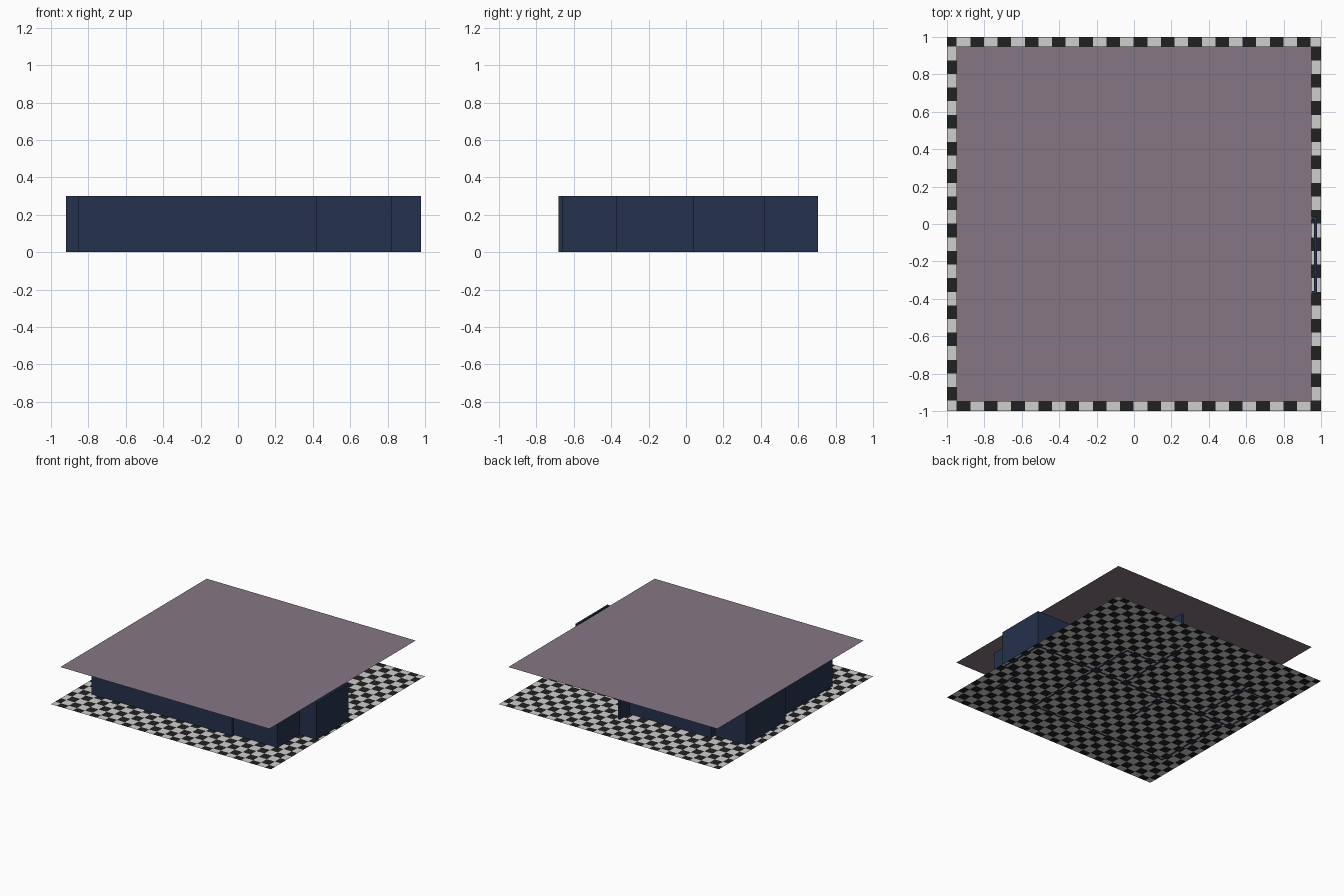
import bpy, bmesh

if "Cube" in bpy.data.objects:
    bpy.data.objects.remove(bpy.data.objects["Cube"])


def material(name, rgb):
    m = bpy.data.materials.new(name)
    m.diffuse_color = (*rgb, 1.0)
    m.use_nodes = True
    m.node_tree.nodes["Principled BSDF"].inputs["Base Color"].default_value = m.diffuse_color
    return m


NAVY = material("navy wall", (0.018, 0.031, 0.073))
MAUVE = material("mauve ceiling", (0.24, 0.18, 0.23))
PALE = material("pale tile", (0.62, 0.62, 0.62))
DARK = material("dark tile", (0.015, 0.015, 0.015))


def finish(bm, name, *mats):
    me = bpy.data.meshes.new(name)
    bm.to_mesh(me)
    bm.free()
    for m in mats:
        me.materials.append(m)
    ob = bpy.data.objects.new(name, me)
    bpy.context.collection.objects.link(ob)
    return ob


def quad(bm, x0, x1, y0, y1, z):
    vs = [bm.verts.new((x, y, z)) for x, y in ((x0, y0), (x1, y0), (x1, y1), (x0, y1))]
    return bm.faces.new(vs)


# Chequered floor: tile size 0.0728, first row and column cut narrower
TILE = 0.0728
edges = [-1.0] + [-0.948 + TILE * i for i in range(27)] + [1.0]
bm = bmesh.new()
for i in range(len(edges) - 1):
    for j in range(len(edges) - 1):
        f = quad(bm, edges[i], edges[i + 1], -edges[j + 1], -edges[j], 0.001)
        f.material_index = (i + j + 1) % 2
bmesh.ops.remove_doubles(bm, verts=bm.verts, dist=1e-5)
finish(bm, "chequered_floor", PALE, DARK)

# Flat ceiling sheet
bm = bmesh.new()
quad(bm, -0.95, 0.95, -0.95, 0.95, 0.3005)
finish(bm, "ceiling", MAUVE)

# Walls: thin boxes between floor and ceiling
T, H = 0.016, 0.3


def wall(name, x0, x1, y0, y1):
    bm = bmesh.new()
    bmesh.ops.create_cube(bm, size=1.0)
    for v in bm.verts:
        v.co = (x0 if v.co.x < 0 else x1, y0 if v.co.y < 0 else y1, 0 if v.co.z < 0 else H)
    finish(bm, name, NAVY)


def wall_x(name, x0, x1, y):
    wall(name, x0, x1, y - T / 2, y + T / 2)


def wall_y(name, x, y0, y1):
    wall(name, x - T / 2, x + T / 2, y0, y1)


# Outer walls
wall_x("front_wall_left", -0.853, 0.422, -0.675)
wall_x("front_wall_right", 0.41, 0.822, -0.652)
wall_y("right_wall_front", 0.814, -0.66, -0.365)
wall_x("right_bay_front", 0.81, 0.978, -0.367)
wall_y("right_bay_side", 0.97, -0.375, 0.025)
wall_x("right_bay_back", 0.10, 0.978, 0.033)
wall_y("right_wall_back", 0.414, -0.683, 0.42)
wall_x("back_wall_right", 0.11, 0.42, 0.412)
wall_y("back_stub", 0.115, 0.025, 0.705)
wall_x("back_wall", -0.635, 0.115, 0.575)
wall_x("back_wall_left", -0.92, -0.62, 0.525)
wall_y("back_wall_step", -0.627, 0.033, 0.583)
wall_y("left_bay_side", -0.912, 0.03, 0.533)
wall_x("left_bay_front", -0.92, -0.845, 0.033)
wall_y("left_wall", -0.845, -0.683, 0.04)

# Inner partitions
wall_x("inner_wall_long", -0.85, 0.11, 0.033)
wall_y("inner_wall_cross", -0.25, -0.30, 0.04)
